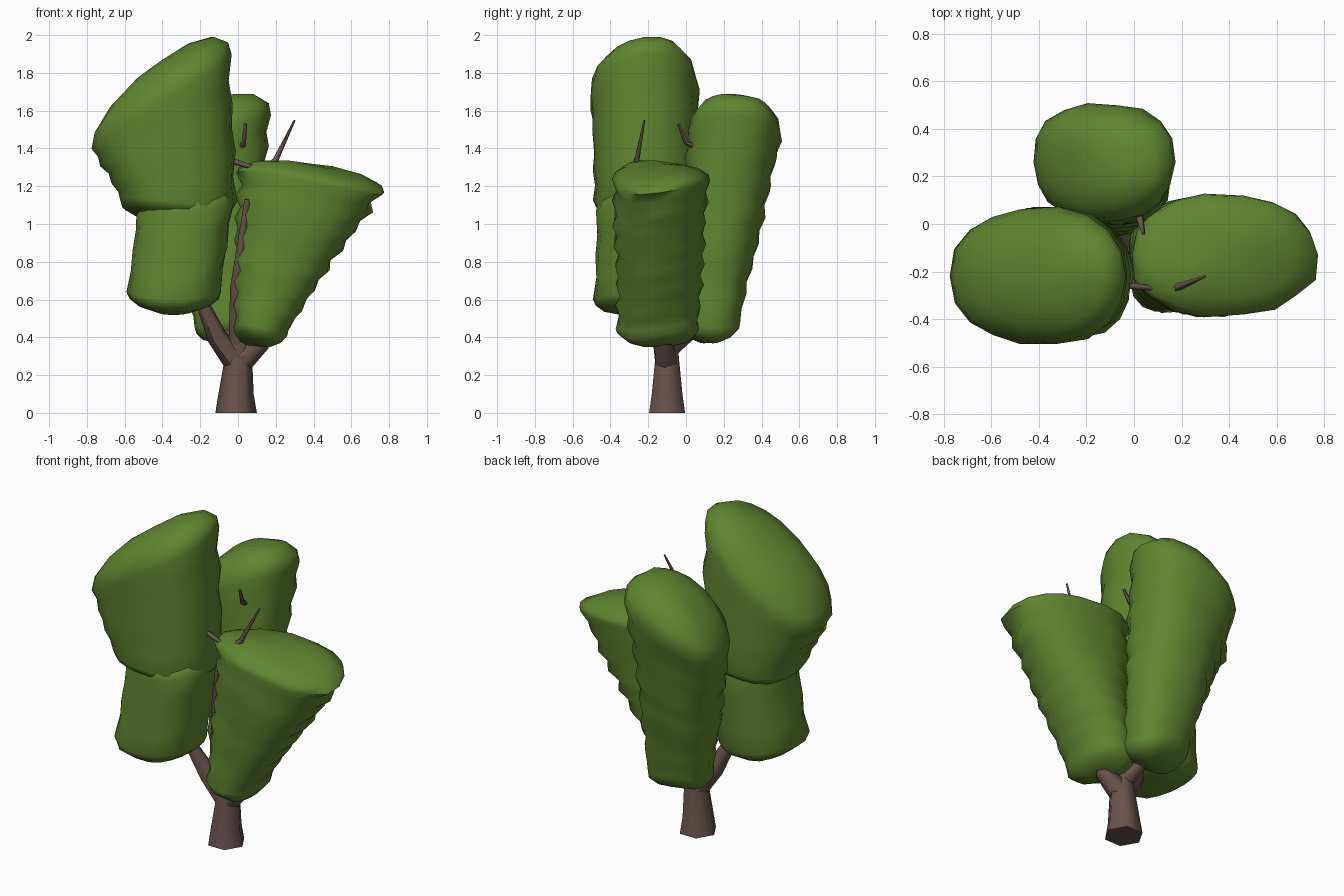
import bpy, math, random
from mathutils import Vector

random.seed(4)
cube = bpy.data.objects.get("Cube")
if cube:
    bpy.data.objects.remove(cube)


def material(name, color):
    m = bpy.data.materials.new(name)
    m.use_nodes = True
    m.diffuse_color = (*color, 1)
    m.node_tree.nodes["Principled BSDF"].inputs["Base Color"].default_value = (*color, 1)
    return m


leaf = material("leaf green", (0.115, 0.235, 0.03))
bark = material("bark brown", (0.14, 0.085, 0.07))


def loft(name, rings, start, end, mat, angle):
    """Skin a stack of closed rings, fanned to a point at each end."""
    n = len(rings[0])
    verts = [p for ring in rings for p in ring] + [start, end]
    low, high = len(verts) - 2, len(verts) - 1
    top = (len(rings) - 1) * n
    faces = []
    for i in range(n):
        j = (i + 1) % n
        faces += [(low, j, i), (high, top + i, top + j)]
        for k in range(0, top, n):
            faces.append((k + i, k + j, k + n + j, k + n + i))
    mesh = bpy.data.meshes.new(name)
    mesh.from_pydata(verts, [], faces)
    mesh.materials.append(mat)
    obj = bpy.data.objects.new(name, mesh)
    bpy.context.collection.objects.link(obj)
    bpy.ops.object.select_all(action="DESELECT")
    obj.select_set(True)
    bpy.context.view_layer.objects.active = obj
    bpy.ops.object.shade_smooth_by_angle(angle=math.radians(angle))


def blunt(value, power=0.88):
    """Square off a sine or cosine a little."""
    return math.copysign(abs(value) ** power, value)


def clump(name, foot, foot_size, crown, crown_size, tilt, dome, steps, ridge, sides=18):
    """Ridged leaf mass flaring from foot to crown, with a domed, tilted top."""
    foot, crown = Vector(foot), Vector(crown)
    foot_size, crown_size = Vector(foot_size), Vector(crown_size)
    phase = random.uniform(0, math.tau)
    # Each row: position along the axis, width factor, vertical offset
    rows = []
    for degrees in (-70, -45, -20):
        a = math.radians(degrees)
        rows.append((0, blunt(math.cos(a)), 0.1 * math.sin(a)))
    for k in range(steps + 1):
        rows.append((k / steps, 1 - ridge * (k % 2) * random.uniform(0.6, 1.6), 0))
    for degrees in (20, 45, 70):
        a = math.radians(degrees)
        rows.append((1, blunt(math.cos(a)), dome * math.sin(a)))

    rings = []
    for k, (t, width, lift) in enumerate(rows):
        centre = foot.lerp(crown, t)
        size = foot_size.lerp(crown_size, t)
        ring = []
        for i in range(sides):
            a = math.tau * i / sides
            wave = 0.02 * math.sin(3 * a + phase + k / 2)
            f = width * (1 + wave + random.uniform(-ridge, ridge) / 2)
            c, s = blunt(math.cos(a)) * f, blunt(math.sin(a)) * f
            sway = 0.02 * width * math.sin(2 * a + phase)
            ring.append(centre + Vector((size.x * c, size.y * s, tilt * t * c + lift + sway)))
        rings.append(ring)
    up = Vector((0, 0, 1))
    loft(name, rings, foot - up * 0.1, crown + up * dome, leaf, 60)


def limb(name, path, thick, thin, sides=6):
    """Branch through the given points, tapering from thick to thin."""
    pts = [Vector(p) for p in path]
    last = len(pts) - 1
    rings = []
    for k, p in enumerate(pts):
        d = (pts[min(k + 1, last)] - pts[max(k - 1, 0)]).normalized()
        u = Vector((0, 1, 0)).cross(d).normalized()
        v = d.cross(u)
        r = thick + (thin - thick) * k / last
        turns = [math.tau * i / sides for i in range(sides)]
        rings.append([p + r * (u * math.cos(a) + v * math.sin(a)) for a in turns])
    loft(name, rings, pts[0], pts[-1], bark, 60)


# Tall leaf mass on the right: a rounded lower lump under a steep slanted crown
clump("right_lower_foliage", foot=(-0.34, -0.25, 0.62), foot_size=(0.25, 0.25),
      crown=(-0.27, -0.22, 1.08), crown_size=(0.26, 0.26),
      tilt=0.02, dome=0.15, steps=4, ridge=0.05)
clump("right_upper_foliage", foot=(-0.32, -0.21, 1.12), foot_size=(0.31, 0.28),
      crown=(-0.4, -0.22, 1.65), crown_size=(0.37, 0.29),
      tilt=0.25, dome=0.22, steps=6, ridge=0.03)

# Low, flaring leaf mass on the left
clump("left_foliage", foot=(0.12, -0.15, 0.45), foot_size=(0.15, 0.22),
      crown=(0.38, -0.13, 1.22), crown_size=(0.39, 0.26),
      tilt=-0.05, dome=0.1, steps=14, ridge=0.06)

# Leaf mass at the back
clump("back_foliage", foot=(-0.05, 0.12, 0.47), foot_size=(0.18, 0.17),
      crown=(-0.13, 0.26, 1.45), crown_size=(0.3, 0.25),
      tilt=0.14, dome=0.2, steps=14, ridge=0.05)

# Trunk and its main forks
limb("trunk", [(-0.01, -0.1, 0), (-0.01, -0.1, 0.1), (0, -0.1, 0.25), (0, -0.1, 0.4)],
     thick=0.11, thin=0.06)
limb("right_branch", [(0, -0.1, 0.26), (-0.11, -0.13, 0.4), (-0.18, -0.18, 0.56),
                      (-0.3, -0.2, 0.8)], thick=0.07, thin=0.02)
limb("left_branch", [(0, -0.1, 0.26), (0.12, -0.12, 0.37), (0.2, -0.13, 0.5)],
     thick=0.07, thin=0.03)
limb("back_branch", [(0, -0.1, 0.34), (-0.04, 0.03, 0.44), (-0.08, 0.12, 0.55)],
     thick=0.06, thin=0.03)

# Thin stem in the gap between the clumps, and bare twigs
limb("middle_stem", [(-0.01, -0.12, 0.36), (-0.01, -0.2, 0.66), (0.02, -0.25, 0.9),
                     (0.05, -0.27, 1.13)], thick=0.04, thin=0.015)
limb("front_twig", [(-0.02, -0.26, 1.33), (0.08, -0.27, 1.3)], thick=0.015, thin=0.012)
limb("upright_twig", [(0.16, -0.27, 1.3), (0.2, -0.26, 1.34), (0.3, -0.22, 1.55)],
     thick=0.025, thin=0.005)
limb("back_twig", [(0.02, 0.05, 1.41), (0.03, 0, 1.43), (0.04, -0.04, 1.53)],
     thick=0.018, thin=0.008)
